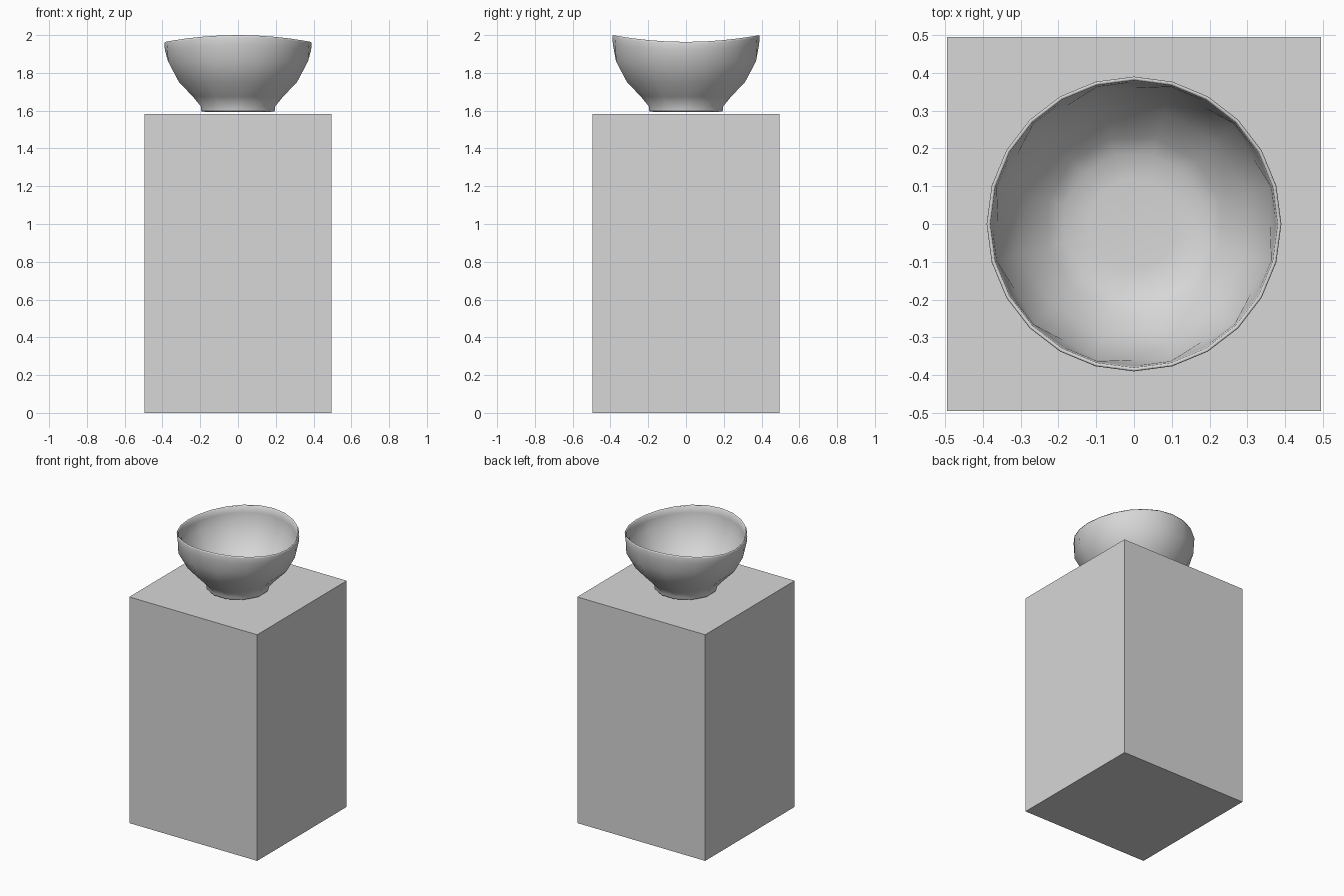
import bpy, bmesh, math

if "Cube" in bpy.data.objects:
    bpy.data.objects.remove(bpy.data.objects["Cube"])

stone = bpy.data.materials.new("light_grey")
stone.diffuse_color = (0.68, 0.68, 0.68, 1)
stone.use_nodes = True
stone.node_tree.nodes["Principled BSDF"].inputs["Base Color"].default_value = stone.diffuse_color


def finish(name, bm, smooth):
    bmesh.ops.recalc_face_normals(bm, faces=bm.faces)
    for f in bm.faces:
        f.smooth = smooth
    me = bpy.data.meshes.new(name)
    bm.to_mesh(me)
    bm.free()
    me.materials.append(stone)
    ob = bpy.data.objects.new(name, me)
    bpy.context.collection.objects.link(ob)
    return ob


# Pedestal block
bm = bmesh.new()
bmesh.ops.create_cube(bm, size=1)
for v in bm.verts:
    v.co.x *= 0.99
    v.co.y *= 0.99
    v.co.z = (v.co.z + 0.5) * 1.582
finish("pedestal", bm, False)

# Bowl profile: radius, height, round (24 sides) or coarse (12 sides), rim dip
PROFILE = [
    (0.180, 1.594, False, 0), (0.200, 1.597, False, 0),
    (0.204, 1.605, False, 0), (0.203, 1.622, False, 0),
    (0.248, 1.675, False, 0), (0.324, 1.752, False, 0),
    (0.384, 1.862, False, 0), (0.387, 1.950, True, 0.8),
    (0.390, 1.990, True, 1), (0.387, 2.000, True, 1),
    (0.380, 1.994, True, 1), (0.376, 1.950, True, 0.8),
    (0.372, 1.862, False, 0), (0.308, 1.755, False, 0),
    (0.235, 1.683, False, 0), (0.190, 1.655, False, 0),
    (0.120, 1.648, False, 0),
]
SIDES = 24
bm = bmesh.new()
rings = []
for r, z, is_round, dip in PROFILE:
    ring = []
    for i in range(SIDES):
        a = i * 2 * math.pi / SIDES
        # coarse rings: every second point sits on the chord of a 12-gon
        rad = r if is_round or i % 2 else r * math.cos(math.pi / 12)
        drop = 0.036 * dip * math.cos(a) ** 2
        ring.append(bm.verts.new((rad * math.cos(a), rad * math.sin(a), z - drop)))
    rings.append(ring)
for lo, hi in zip(rings, rings[1:]):
    for i in range(SIDES):
        j = (i + 1) % SIDES
        bm.faces.new((lo[i], lo[j], hi[j], hi[i]))
bm.faces.new(rings[0])
bm.faces.new(rings[-1])
finish("bowl", bm, True)
